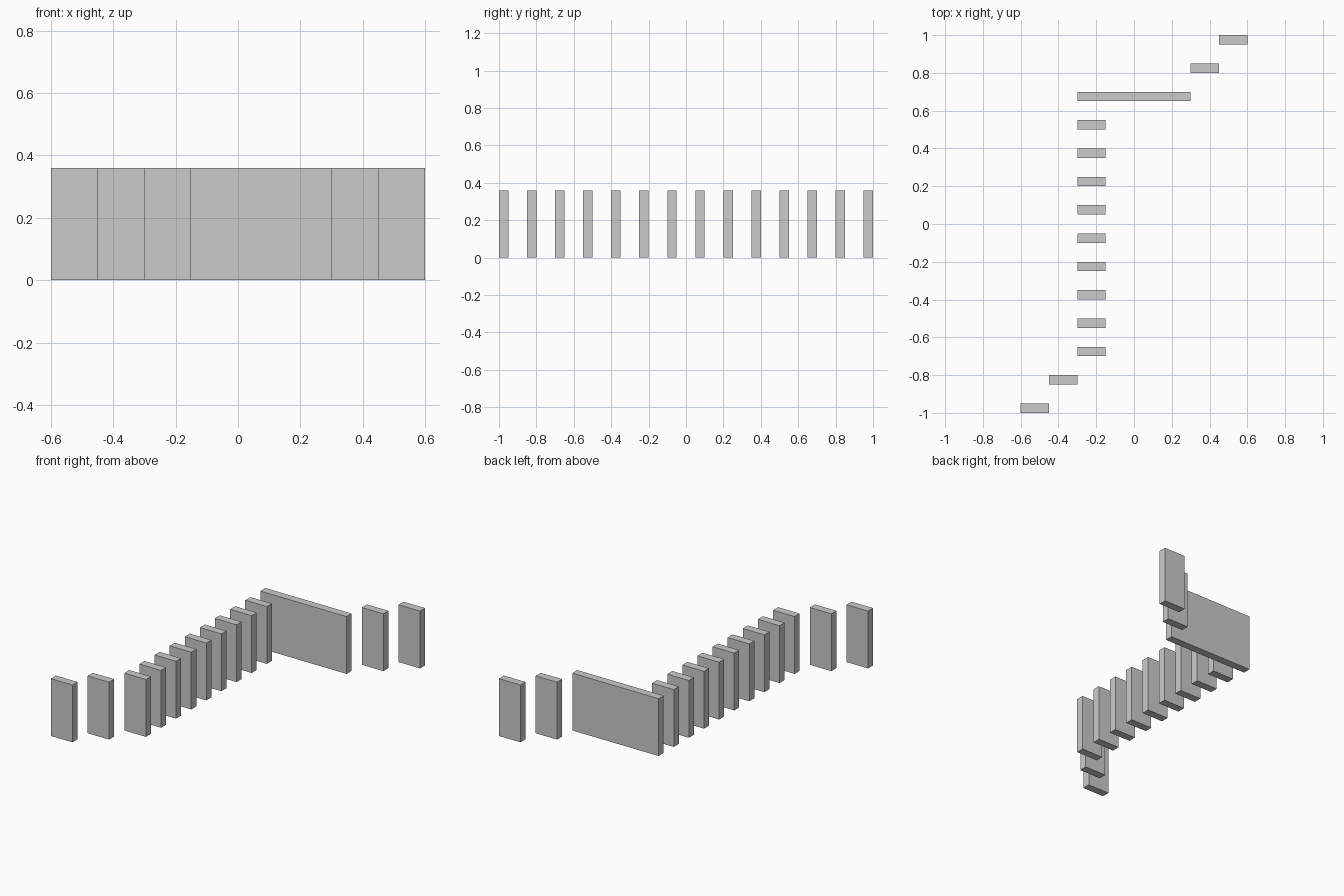
import bpy

if "Cube" in bpy.data.objects:
    bpy.data.objects.remove(bpy.data.objects["Cube"])

HEIGHT, THICK, PITCH, WIDTH = 0.36, 0.05, 0.15, 0.15


def panel(name, row, x0, x1):
    """Upright panel standing on the ground in the given row, from x0 to x1."""
    y = -0.975 + row * PITCH
    bpy.ops.mesh.primitive_cube_add(size=1, location=((x0 + x1) / 2, y, HEIGHT / 2))
    ob = bpy.context.object
    ob.name = name
    ob.scale = (x1 - x0, THICK, HEIGHT)
    bpy.ops.object.transform_apply(location=False, rotation=False, scale=True)


# Two stepped panels at the front
for i in range(2):
    panel(f"front_step_panel_{i + 1}", i, -0.6 + i * WIDTH, -0.45 + i * WIDTH)

# Straight run of narrow panels
for i in range(9):
    panel(f"row_panel_{i + 1}", 2 + i, -0.3, -0.15)

# Wide wall panel
panel("wide_panel", 11, -0.3, 0.3)

# Two stepped panels at the back
for i in range(2):
    panel(f"back_step_panel_{i + 1}", 12 + i, 0.3 + i * WIDTH, 0.45 + i * WIDTH)
